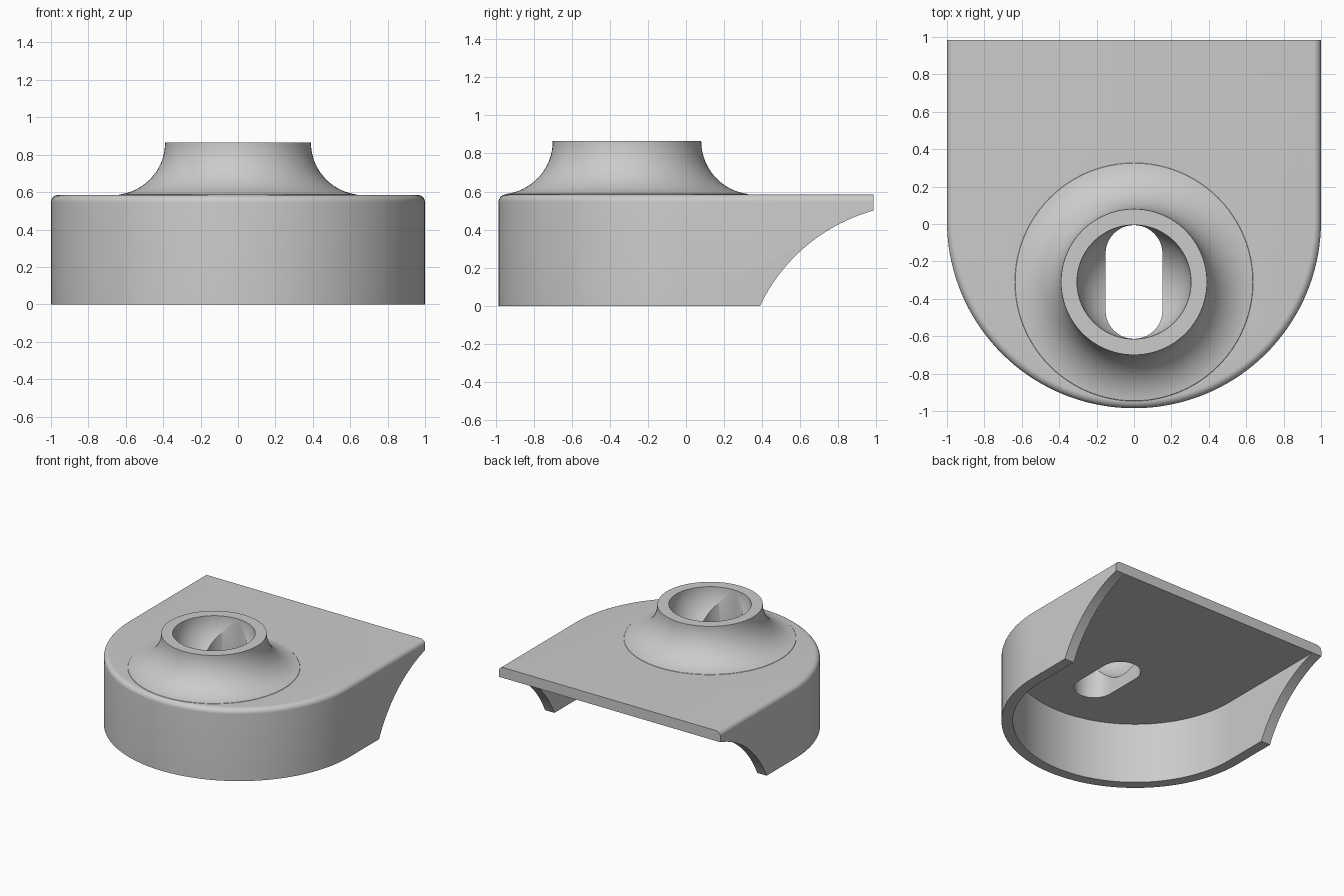
import bpy, bmesh
from math import sin, cos, pi, radians, sqrt

if "Cube" in bpy.data.objects:
    bpy.data.objects.remove(bpy.data.objects["Cube"])

BOSS_Y = -0.31      # boss axis
ARC_Y = 0.015       # centre of the rounded front
TOP = 0.585         # plate top
RIM = 0.865         # boss top


def loft(name, rings):
    """Closed solid through equal-length rings of points."""
    bm = bmesh.new()
    rows = [[bm.verts.new(p) for p in r] for r in rings]
    n = len(rows[0])
    for a, b in zip(rows, rows[1:]):
        for i in range(n):
            j = (i + 1) % n
            bm.faces.new((a[i], a[j], b[j], b[i]))
    bm.faces.new(rows[0][::-1])
    bm.faces.new(rows[-1])
    bmesh.ops.recalc_face_normals(bm, faces=bm.faces[:])
    me = bpy.data.meshes.new(name)
    bm.to_mesh(me)
    bm.free()
    ob = bpy.data.objects.new(name, me)
    bpy.context.collection.objects.link(ob)
    return ob


def u_ring(inset, back, z):
    r = 1 - inset
    arc = [(r * cos(pi + pi * i / 72), ARC_Y + r * sin(pi + pi * i / 72), z) for i in range(73)]
    return arc + [(r, back, z), (-r, back, z)]


def circle(r, z, n=96):
    return [(r * cos(2 * pi * i / n), BOSS_Y + r * sin(2 * pi * i / n), z) for i in range(n)]


def slot_ring(r, half, z, n=24):
    pts = []
    for start, cy in ((0, half - r), (pi, r - half)):
        pts += [(r * cos(start + pi * i / n), BOSS_Y + cy + r * sin(start + pi * i / n), z)
                for i in range(n + 1)]
    return pts


def combine(target, other, op):
    m = target.modifiers.new(op.lower(), 'BOOLEAN')
    m.object, m.operation, m.solver = other, op, 'EXACT'
    bpy.context.view_layer.objects.active = target
    bpy.ops.object.modifier_apply(modifier=m.name)
    bpy.data.objects.remove(other)


# U-shaped cover with rounded top edge
f = 0.04
rings = [u_ring(0, 0.985, 0)]
for i in range(9):
    a = pi / 2 * i / 8
    rings.append(u_ring(f * (1 - cos(a)), 0.985, TOP - f + f * sin(a)))
cover = loft("cover", rings)

# Boss with flared foot
R = 0.28
prof = [(0.6, 0.52), (0.64, 0.582)]
for i in range(25):
    r = 0.635 - (0.635 - 0.39) * sin(pi / 2 * i / 24)
    prof.append((r, RIM - sqrt(max(0, R * R - (0.67 - r) ** 2))))
boss = loft("boss", [circle(r, z) for r, z in prof])
combine(cover, boss, 'UNION')

# Hollow underside, open to the back
combine(cover, loft("hollow", [u_ring(0.085, 1.3, -0.2), u_ring(0.085, 1.3, 0.5)]), 'DIFFERENCE')

# Curved cut at the back of the side walls
cut = [[(x, 1.235 + 0.937 * cos(2 * pi * i / 160), -0.403 + 0.937 * sin(2 * pi * i / 160))
        for i in range(160)] for x in (-1.2, 1.2)]
combine(cover, loft("side_cut", cut), 'DIFFERENCE')

# Hemispherical bowl in the boss
br = 0.305
bowl = [circle(br * sin(pi / 2 * i / 24), RIM - br * cos(pi / 2 * i / 24)) for i in range(1, 25)]
bowl.append(circle(br, 1.0))
combine(cover, loft("bowl", bowl), 'DIFFERENCE')

# Slot through the bowl
combine(cover, loft("slot", [slot_ring(0.152, 0.304, 0.4), slot_ring(0.152, 0.304, 0.95)]), 'DIFFERENCE')

bpy.ops.object.select_all(action='DESELECT')
cover.select_set(True)
bpy.context.view_layer.objects.active = cover
bpy.ops.object.shade_smooth_by_angle(angle=radians(30))
